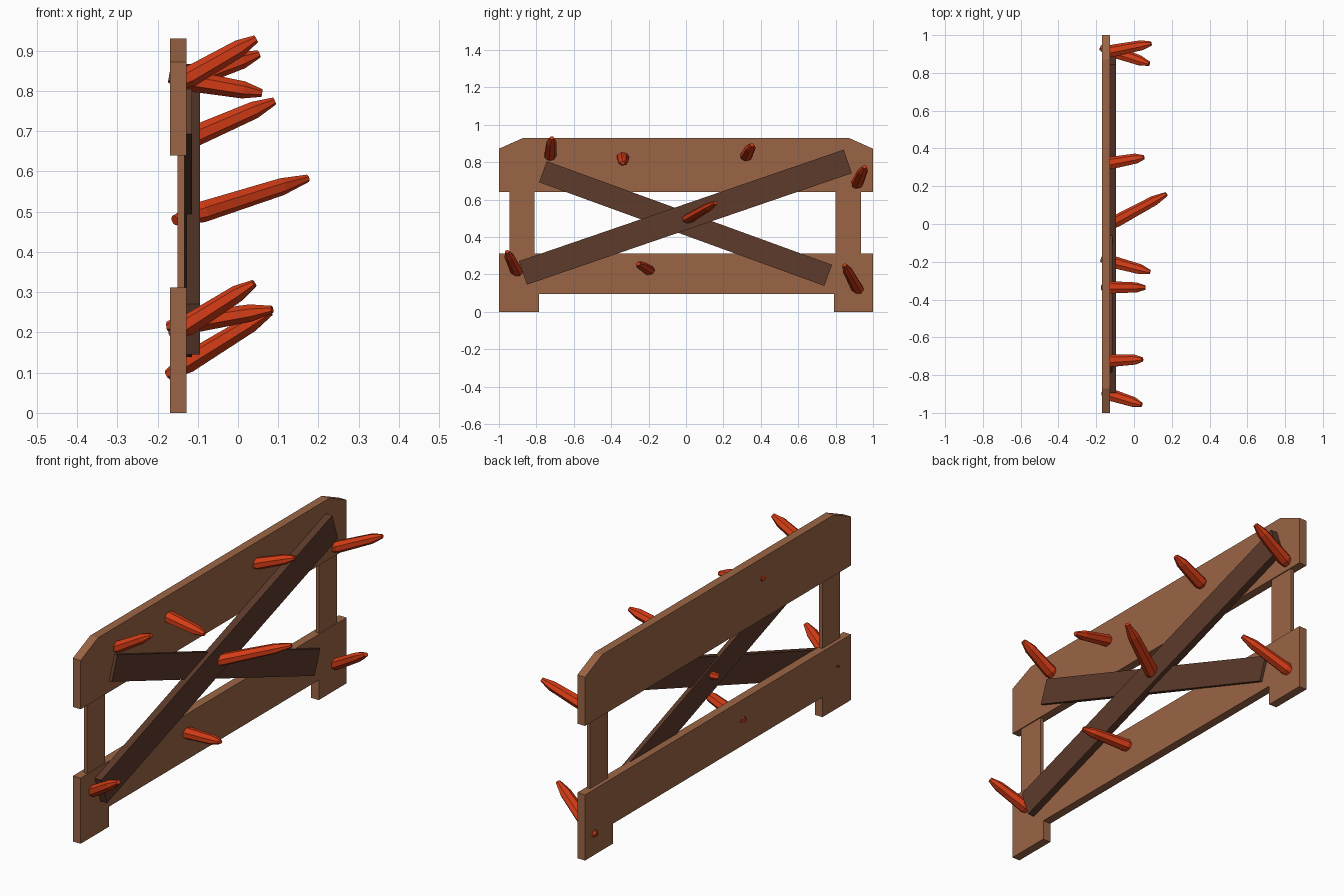
import bpy, bmesh, math
from mathutils import Vector

if "Cube" in bpy.data.objects:
    bpy.data.objects.remove(bpy.data.objects["Cube"])


def material(name, color):
    m = bpy.data.materials.new(name)
    m.diffuse_color = color
    m.use_nodes = True
    m.node_tree.nodes["Principled BSDF"].inputs["Base Color"].default_value = m.diffuse_color
    return m


PLANK = material("plank_wood", (0.33, 0.13, 0.06, 1))
DARK = material("dark_wood", (0.11, 0.043, 0.024, 1))
RED = material("spike_red", (0.66, 0.045, 0.008, 1))


def finish(name, bm, mat):
    bmesh.ops.recalc_face_normals(bm, faces=bm.faces)
    me = bpy.data.meshes.new(name)
    bm.to_mesh(me)
    bm.free()
    me.materials.append(mat)
    ob = bpy.data.objects.new(name, me)
    bpy.context.collection.objects.link(ob)
    return ob


def slab(name, outline, x0, x1, mat):
    """Extrude a (y, z) outline along x."""
    bm = bmesh.new()
    face = bm.faces.new([bm.verts.new((x0, y, z)) for y, z in outline])
    ext = bmesh.ops.extrude_face_region(bm, geom=[face])
    verts = [g for g in ext["geom"] if isinstance(g, bmesh.types.BMVert)]
    bmesh.ops.translate(bm, verts=verts, vec=(x1 - x0, 0, 0))
    return finish(name, bm, mat)


def brace(name, a, b, width, x0, x1):
    """Diagonal plank between two (y, z) end centres."""
    a, b = Vector(a), Vector(b)
    d = (b - a).normalized()
    n = Vector((-d.y, d.x)) * width / 2
    return slab(name, [a - n, b - n, b + n, a + n], x0, x1, DARK)


def spike(name, base, tip, back_x, sides=7):
    """Blunt spindle, slightly flattened, driven through the planks."""
    base, tip = Vector(base), Vector(tip)
    d = tip - base
    base = base + d * ((back_x - base.x) / d.x)
    d = tip - base
    side = Vector((0, 0, 1)).cross(d).normalized()
    up = d.cross(side).normalized()
    bm = bmesh.new()
    rings = []
    for t, r in ((0, 0.5), (0.2, 1), (0.8, 0.82), (1, 0.36)):
        ring = []
        for i in range(sides):
            a = 2 * math.pi * i / sides
            p = base + d * t + side * 0.034 * r * math.cos(a) + up * 0.027 * r * math.sin(a)
            ring.append(bm.verts.new(p))
        rings.append(ring)
    for lo, hi in zip(rings, rings[1:]):
        for i in range(sides):
            j = (i + 1) % sides
            bm.faces.new((lo[i], lo[j], hi[j], hi[i]))
    bm.faces.new(rings[0])
    bm.faces.new(rings[-1])
    return finish(name, bm, RED)


# Top board with clipped corners
slab("top_board", [(-1, 0.64), (1, 0.64), (1, 0.872), (0.87, 0.93), (-0.87, 0.93), (-1, 0.872)],
     -0.169, -0.128, PLANK)

# Bottom board with feet
slab("bottom_board", [(-1, 0), (-0.785, 0), (-0.785, 0.095), (0.79, 0.095), (0.79, 0),
                      (1, 0), (1, 0.312), (-1, 0.312)], -0.169, -0.128, PLANK)

# Posts joining the boards
for label, y0, y1 in (("left", -0.945, -0.81), ("right", 0.80, 0.935)):
    slab(label + "_post", [(y0, 0.29), (y1, 0.29), (y1, 0.66), (y0, 0.66)], -0.15, -0.133, PLANK)

# Crossed braces
brace("front_brace", (-0.872, 0.208), (0.865, 0.804), 0.133, -0.128, -0.094)
brace("rear_brace", (-0.765, 0.749), (0.76, 0.195), 0.12, -0.135, -0.114)

# Spikes: base, tip, x of the back end
SPIKES = [
    ((-0.13, -0.726, 0.83), (0.045, -0.717, 0.93), -0.16),
    ((-0.13, -0.337, 0.827), (0.06, -0.337, 0.795), -0.172),
    ((-0.13, 0.32, 0.828), (0.052, 0.353, 0.892), -0.16),
    ((-0.10, 0.918, 0.692), (0.09, 0.955, 0.775), -0.16),
    ((-0.10, 0.01, 0.497), (0.172, 0.158, 0.583), -0.157),
    ((-0.12, -0.907, 0.22), (0.04, -0.957, 0.322), -0.165),
    ((-0.12, -0.20, 0.223), (0.085, -0.255, 0.257), -0.174),
    ((-0.12, 0.915, 0.127), (0.08, 0.848, 0.25), -0.174),
]
for i, (base, tip, back) in enumerate(SPIKES):
    spike(f"spike_{i + 1}", base, tip, back)
